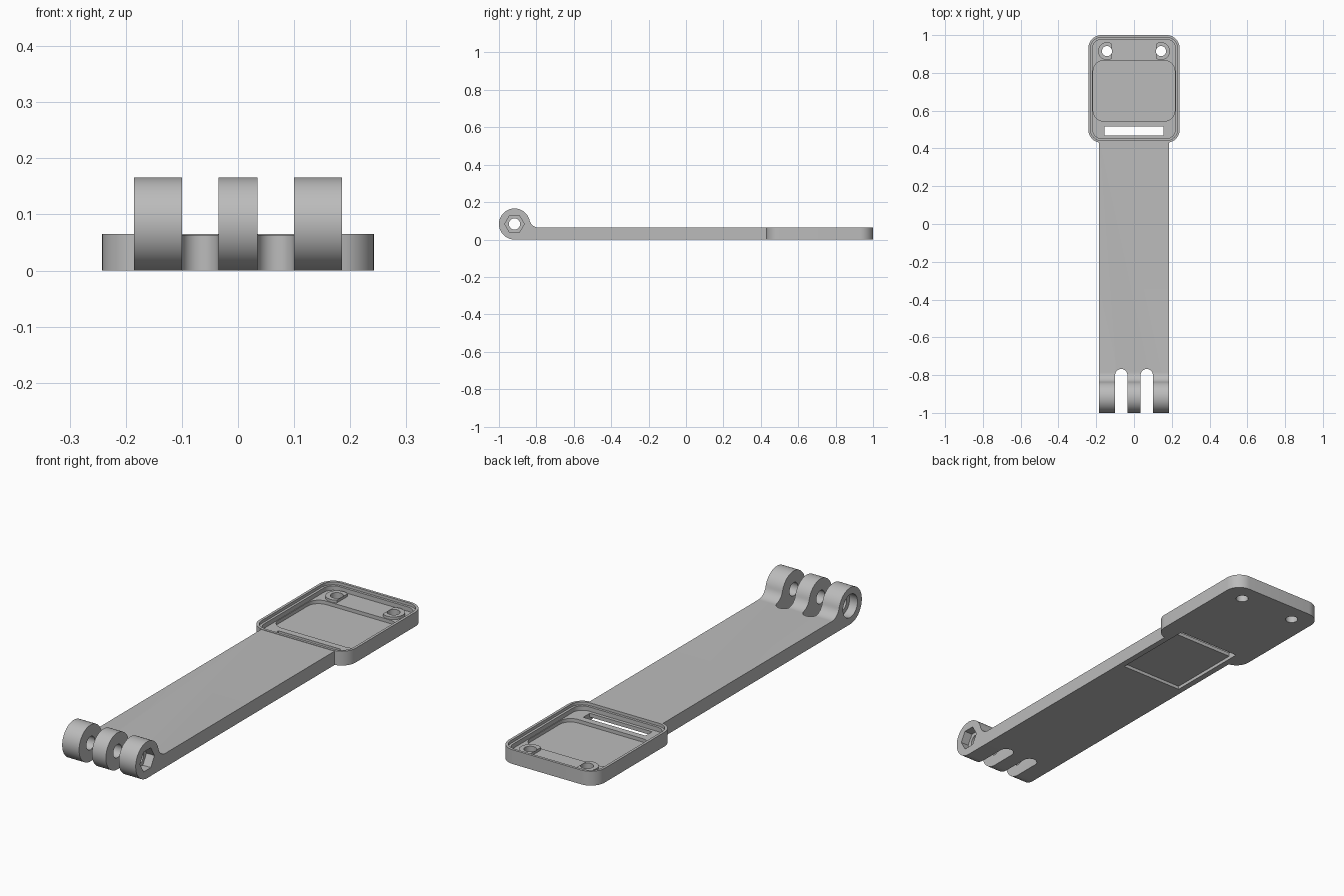
import bpy, bmesh
from math import cos, sin, pi, sqrt, atan2

if "Cube" in bpy.data.objects:
    bpy.data.objects.remove(bpy.data.objects["Cube"], do_unlink=True)

grey = bpy.data.materials.new("light grey plastic")
grey.use_nodes = True
GREY = (0.5, 0.5, 0.5, 1)
grey.diffuse_color = GREY
grey.node_tree.nodes["Principled BSDF"].inputs["Base Color"].default_value = GREY


def prism(name, pts, lo, hi, axis="z"):
    """Extrude a 2D outline along z (outline in x, y) or x (outline in y, z)."""
    place = (lambda a, b, t: (a, b, t)) if axis == "z" else (lambda a, b, t: (t, a, b))
    bm = bmesh.new()
    low = [bm.verts.new(place(a, b, lo)) for a, b in pts]
    top = [bm.verts.new(place(a, b, hi)) for a, b in pts]
    bm.faces.new(low)
    bm.faces.new(top)
    n = len(pts)
    for i in range(n):
        j = (i + 1) % n
        bm.faces.new((low[i], low[j], top[j], top[i]))
    bmesh.ops.recalc_face_normals(bm, faces=bm.faces)
    mesh = bpy.data.meshes.new(name)
    bm.to_mesh(mesh)
    bm.free()
    mesh.materials.append(grey)
    obj = bpy.data.objects.new(name, mesh)
    bpy.context.collection.objects.link(obj)
    return obj


def arc(cx, cy, r, a0, a1, n):
    return [(cx + r * cos(a0 + (a1 - a0) * i / n), cy + r * sin(a0 + (a1 - a0) * i / n))
            for i in range(n + 1)]


def circle(cx, cy, r, n=40):
    return arc(cx, cy, r, 0, 2 * pi, n)[:-1]


def rounded(x, y0, y1, r):
    """Rounded rectangle centred on x = 0."""
    pts = []
    for k, (sx, cy) in enumerate(((1, y1 - r), (-1, y1 - r), (-1, y0 + r), (1, y0 + r))):
        pts += arc(sx * (x - r), cy, r, k * pi / 2, (k + 1) * pi / 2, 10)
    return pts


def box(x, y0, y1):
    return [(-x, y0), (x, y0), (x, y1), (-x, y1)]


def combine(target, tool, operation):
    mod = target.modifiers.new("combine", "BOOLEAN")
    mod.operation, mod.solver, mod.object = operation, "EXACT", tool
    bpy.context.view_layer.objects.active = target
    bpy.ops.object.modifier_apply(modifier=mod.name)
    bpy.data.objects.remove(tool, do_unlink=True)


def cut(pts, lo, hi, axis="z"):
    combine(body, prism("cutter", pts, lo, hi, axis), "DIFFERENCE")


# Arm with hinge barrel, blended by a tangent concave fillet
R, CY, H = 0.083, -0.917, 0.063
FY = -0.785
d, drop = FY - CY, H - R
FR = (d * d + drop * drop - R * R) / (2 * (R - drop))
tangent = atan2(H + FR - R, d)
profile = [(0.445, 0)]
profile += arc(CY, R, R, -pi / 2, tangent - 2 * pi, 48)
profile += arc(FY, H + FR, FR, tangent + pi, 1.5 * pi, 12)[1:]
profile.append((0.445, H))
body = prism("bracket_body", profile, -0.185, 0.185, "x")

# Slots between the three hinge fingers
for side in (-1, 1):
    x, w = side * 0.0675, 0.0325
    cut([(x - w, -1.1), (x + w, -1.1)] + arc(x, -0.80, w, 0, pi, 16), -0.1, 0.3)

# Hinge pin hole, nut recess on one side and bolt head recess on the other
cut(circle(CY, R, 0.03), -0.3, 0.3, "x")
cut(circle(CY, R, 0.052, 6), 0.145, 0.3, "x")
cut(circle(CY, R, 0.052), -0.3, -0.145, "x")

# Tray with a stepped rim and a sunken floor
TOP = 0.065
combine(body, prism("tray", rounded(0.242, 0.43, 1.0, 0.07), 0, TOP), "UNION")
for inset, floor in ((0.012, 0.052), (0.023, 0.032)):
    cut(rounded(0.242 - inset, 0.43 + inset, 1 - inset, 0.07 - inset), floor, 0.2)
cut(rounded(0.216, 0.545, 0.865, 0.055), 0.016, 0.2)

# Screw bosses, flattened towards the middle
for side in (-1, 1):
    pts = [(side * max(a, 0.116), b) for a, b in circle(0.143, 0.915, 0.047)
           if a > 0.113]
    combine(body, prism("boss", pts, 0.025, 0.044), "UNION")
    cut(circle(side * 0.143, 0.915, 0.027), -0.1, 0.2)

# Cable slot and the shallow recess beneath it
cut(box(0.157, 0.12, 0.515), -0.1, 0.015)
cut(box(0.157, 0.468, 0.515), -0.1, 0.05)

# Smooth curves, crisp edges
bpy.ops.object.select_all(action="DESELECT")
body.select_set(True)
bpy.context.view_layer.objects.active = body
bpy.ops.object.shade_smooth_by_angle(angle=pi / 6)
